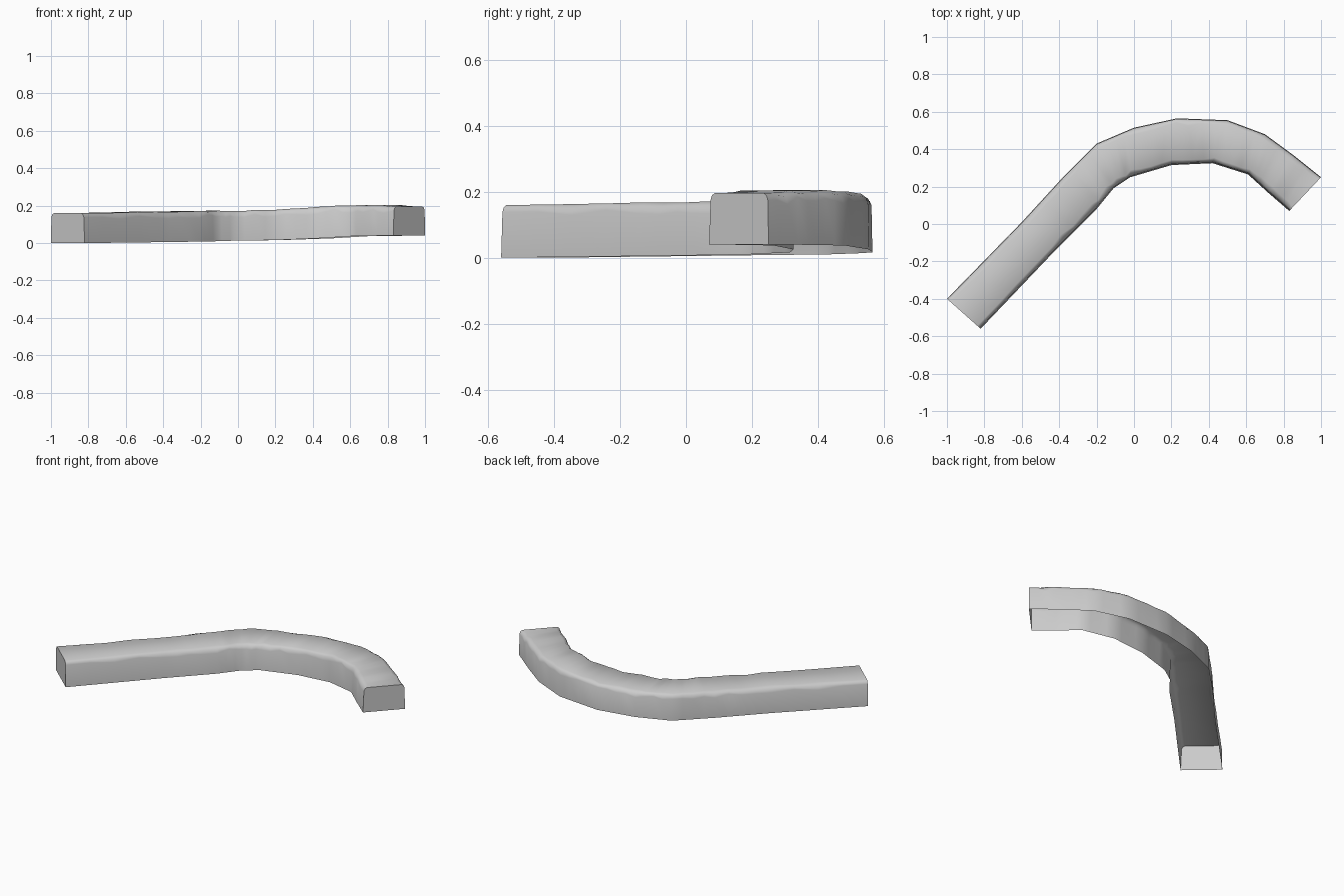
import bpy
import bmesh
import math
import random
from mathutils import Vector

random.seed(4)
cube = bpy.data.objects.get("Cube")
if cube:
    bpy.data.objects.remove(cube, do_unlink=True)

# Weathered grey stone
stone = bpy.data.materials.new("grey stone")
stone.use_nodes = True
colour = (0.6, 0.6, 0.6, 1)
stone.diffuse_color = colour
stone.node_tree.nodes["Principled BSDF"].inputs["Base Color"].default_value = colour

# Stations along the wall: outer x, y, inner x, y, bottom z, top z
stations = [
    (-1.00, -0.40, -0.82, -0.56, 0.000, 0.160),
    (-0.60, 0.01, -0.42, -0.14, 0.005, 0.166),
    (-0.38, 0.25, -0.20, 0.08, 0.008, 0.171),
    (-0.20, 0.43, -0.11, 0.19, 0.010, 0.174),
    (0.00, 0.515, -0.02, 0.25, 0.013, 0.172),
    (0.23, 0.565, 0.20, 0.315, 0.016, 0.180),
    (0.50, 0.555, 0.42, 0.325, 0.025, 0.194),
    (0.70, 0.48, 0.61, 0.265, 0.037, 0.203),
    (0.85, 0.37, 0.72, 0.165, 0.039, 0.204),
    (1.00, 0.25, 0.83, 0.07, 0.040, 0.196),
]
STEPS = 4


def section(s, worn):
    """Cross-section from outer foot over the top to inner foot, with worn upper edges."""
    ox, oy, ix, iy, low, high = s
    outer, inner = Vector((ox, oy)), Vector((ix, iy))
    across = (inner - outer).normalized()
    points = [(outer, low)]
    for edge, sign in ((outer, 1), (inner, -1)):
        drop = random.uniform(0.018, 0.038) if worn else 0.022
        inset = random.uniform(0.016, 0.034) if worn else 0.018
        lean = 0.006 if sign < 0 else 0.003
        rim = [(edge + across * sign * lean, high - drop),
               (edge + across * sign * (lean + inset * 0.3), high - drop * 0.35),
               (edge + across * sign * (lean + inset), high)]
        points += rim if sign > 0 else rim[::-1]
    points.append((inner, low))
    return [Vector((p.x, p.y, z)) for p, z in points]


# Refine the path with evenly spaced sections
path = []
for a, b in zip(stations, stations[1:]):
    for k in range(STEPS):
        path.append([p + (q - p) * k / STEPS for p, q in zip(a, b)])
path.append(list(stations[-1]))

# Shell of walls and top, open underneath, with closed ends
bm = bmesh.new()
rings = []
for i, s in enumerate(path):
    worn = 0 < i < len(path) - 1
    if worn:
        s[5] += random.uniform(-0.002, 0.002)
    rings.append([bm.verts.new(p) for p in section(s, worn)])
for r0, r1 in zip(rings, rings[1:]):
    for j in range(len(r0) - 1):
        bm.faces.new((r0[j], r0[j + 1], r1[j + 1], r1[j]))
bm.faces.new(rings[0][::-1])
bm.faces.new(rings[-1])
bmesh.ops.recalc_face_normals(bm, faces=bm.faces)
bm.normal_update()
# Make the top face upward
if sum(f.normal.z * f.calc_area() for f in bm.faces) < 0:
    bmesh.ops.reverse_faces(bm, faces=bm.faces)

mesh = bpy.data.meshes.new("curved_stone_wall")
bm.to_mesh(mesh)
bm.free()
mesh.materials.append(stone)
wall = bpy.data.objects.new("curved_stone_wall", mesh)
bpy.context.collection.objects.link(wall)

# Smooth shading with crisp ends
bpy.ops.object.select_all(action="DESELECT")
wall.select_set(True)
bpy.context.view_layer.objects.active = wall
bpy.ops.object.shade_smooth_by_angle(angle=math.radians(45))
